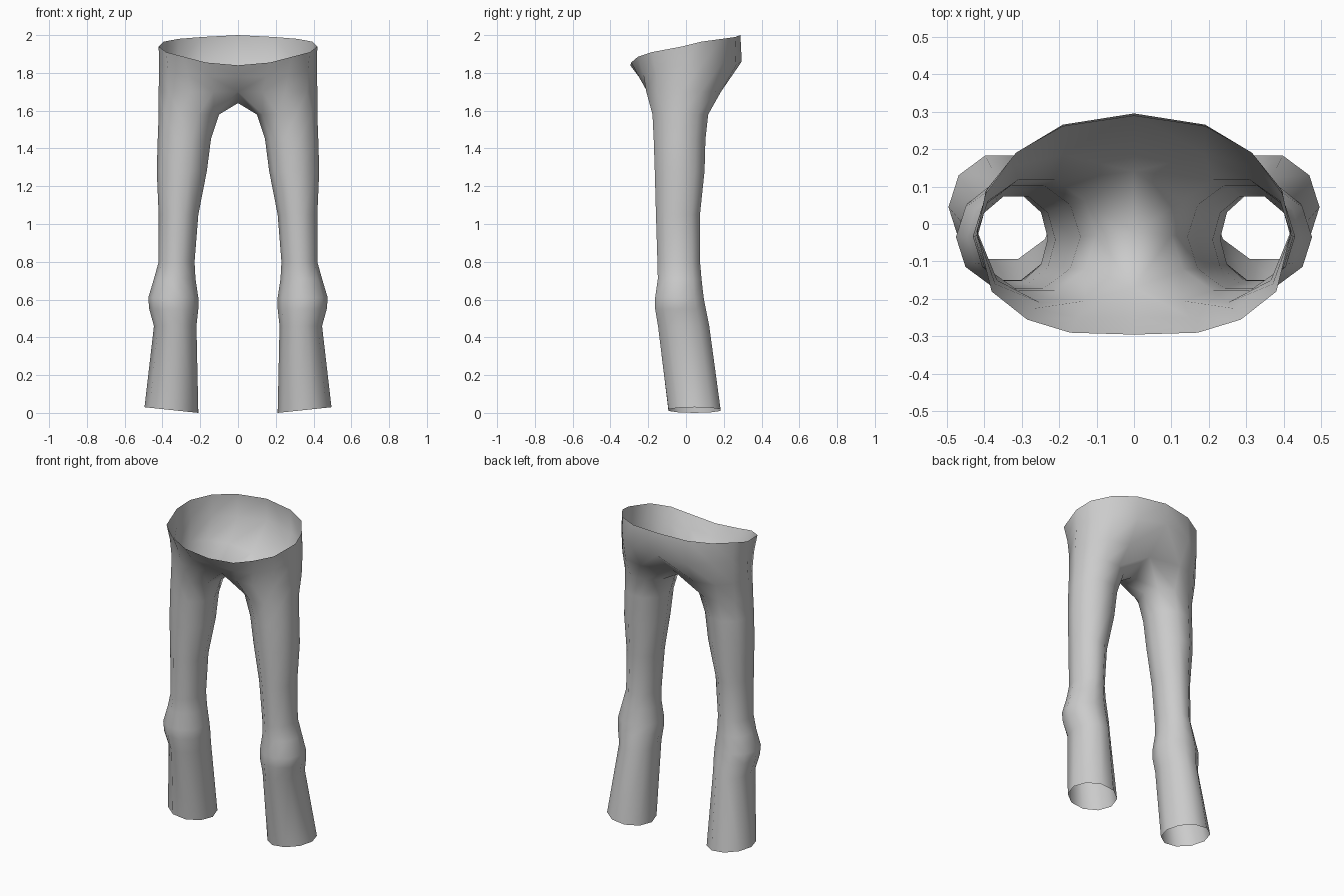
import bpy
import bmesh
from math import cos, sin, tau

if "Cube" in bpy.data.objects:
    bpy.data.objects.remove(bpy.data.objects["Cube"], do_unlink=True)

SIDES = 10

# Leg rings: height, inner x, outer x, front y, back y, hem tilt
LEG = [
    (0.015, 0.21, 0.495, -0.10, 0.19, 0.015),
    (0.46, 0.22, 0.445, -0.155, 0.13, 0),
    (0.55, 0.21, 0.47, -0.17, 0.112, 0),
    (0.61, 0.21, 0.475, -0.17, 0.10, 0),
    (0.71, 0.225, 0.445, -0.155, 0.088, 0),
    (0.80, 0.23, 0.42, -0.157, 0.08, 0),
    (1.05, 0.21, 0.42, -0.165, 0.08, 0),
    (1.28, 0.165, 0.43, -0.172, 0.105, 0),
    (1.45, 0.143, 0.425, -0.178, 0.11, 0),
    (1.58, 0.10, 0.42, -0.185, 0.125, 0),
]

# Half rings of the pelvis, from front centre round the side to back centre
HIP = [(0, -.17, 1.70), (.13, -.205, 1.70), (.25, -.21, 1.70),
       (.365, -.15, 1.70), (.42, -.03, 1.70), (.395, .08, 1.70),
       (.32, .155, 1.70), (.19, .185, 1.70), (0, .14, 1.71)]
BELLY = [(0, -.25, 1.78), (.15, -.25, 1.78), (.265, -.225, 1.79),
         (.37, -.16, 1.81), (.418, -.02, 1.84), (.395, .09, 1.85),
         (.315, .19, 1.85), (.19, .265, 1.84), (0, .295, 1.86)]
WAIST = [(0, -.295, 1.84), (.17, -.29, 1.855), (.285, -.255, 1.885),
         (.38, -.18, 1.91), (.42, -.02, 1.94), (.395, .08, 1.965),
         (.315, .19, 1.98), (.19, .26, 1.99), (0, .288, 2.0)]
CROTCH = (0, -0.02, 1.64)


def leg_ring(bm, z, x0, x1, y0, y1, tilt):
    ring = []
    for k in range(SIDES):
        a = tau * k / SIDES
        ring.append(bm.verts.new(((x0 + x1) / 2 + (x1 - x0) / 2 * cos(a),
                                  (y0 + y1) / 2 + (y1 - y0) / 2 * sin(a),
                                  z + tilt * cos(a))))
    return ring


def bridge(bm, low, high, closed):
    n = len(low)
    for i in range(n if closed else n - 1):
        j = (i + 1) % n
        bm.faces.new((low[i], low[j], high[j], high[i]))


bm = bmesh.new()

# Leg tube
rings = [leg_ring(bm, *row) for row in LEG]
for low, high in zip(rings, rings[1:]):
    bridge(bm, low, high, True)

# Hip row joins the leg; its inner points lie on the centre seam
hip, belly, waist = ([bm.verts.new(p) for p in row] for row in (HIP, BELLY, WAIST))
crotch = bm.verts.new(CROTCH)
bridge(bm, rings[-1], hip[4:] + [crotch] + hip[:4], True)

# Pelvis up to the open waist
bridge(bm, hip, belly, False)
bridge(bm, belly, waist, False)

mesh = bpy.data.meshes.new("trousers")
bm.to_mesh(mesh)
bm.free()
trousers = bpy.data.objects.new("trousers", mesh)
bpy.context.collection.objects.link(trousers)
mesh.shade_smooth()

# Other half
mirror = trousers.modifiers.new("mirror", 'MIRROR')
mirror.use_clip = True
mirror.merge_threshold = 0.001

# Plain cloth colour
cloth = bpy.data.materials.new("light grey cloth")
cloth.use_nodes = True
grey = (0.6, 0.6, 0.6, 1)
cloth.diffuse_color = grey
cloth.node_tree.nodes["Principled BSDF"].inputs["Base Color"].default_value = grey
mesh.materials.append(cloth)
